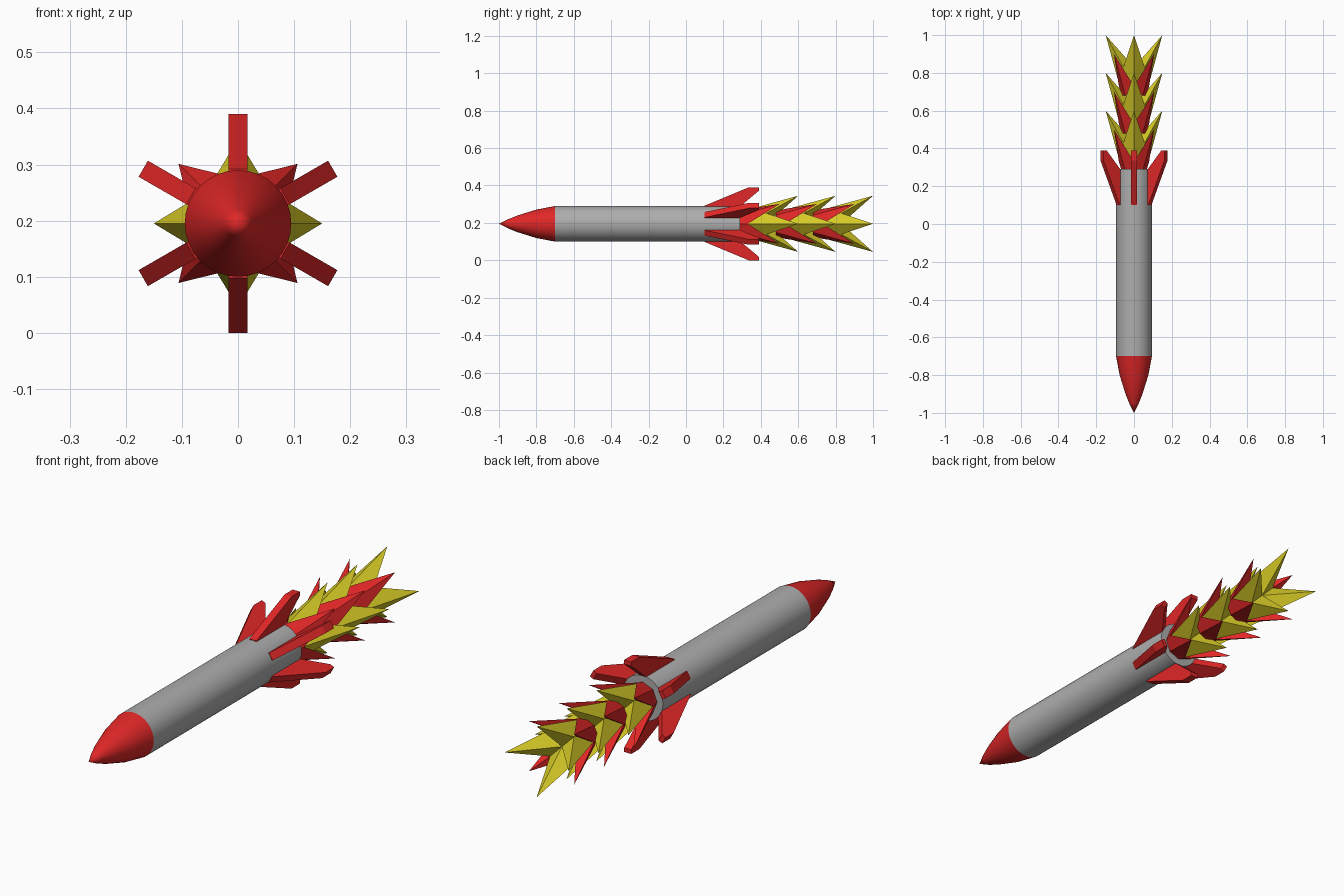
import bpy, bmesh, math
from mathutils import Vector

if "Cube" in bpy.data.objects:
    bpy.data.objects.remove(bpy.data.objects["Cube"])

ZC = 0.195  # height of the long axis


def material(name, rgb):
    m = bpy.data.materials.new(name)
    m.diffuse_color = (*rgb, 1)
    m.use_nodes = True
    m.node_tree.nodes["Principled BSDF"].inputs["Base Color"].default_value = m.diffuse_color
    return m


RED = material("red", (0.75, 0.02, 0.02))
GREY = material("grey", (0.42, 0.42, 0.42))
YELLOW = material("yellow", (0.68, 0.60, 0.02))


def polar(r, a, y):
    return Vector((r * math.cos(a), y, ZC + r * math.sin(a)))


def finish(bm, name, mat, smooth=False):
    bmesh.ops.recalc_face_normals(bm, faces=bm.faces)
    me = bpy.data.meshes.new(name)
    bm.to_mesh(me)
    bm.free()
    me.materials.append(mat)
    ob = bpy.data.objects.new(name, me)
    bpy.context.collection.objects.link(ob)
    if smooth:
        bpy.ops.object.select_all(action='DESELECT')
        ob.select_set(True)
        bpy.context.view_layer.objects.active = ob
        bpy.ops.object.shade_smooth_by_angle(angle=math.radians(35))
    return ob


def lathe(name, profile, mat, n=32):
    """Revolve (y, r) points about the long axis; r = 0 makes a pole."""
    bm = bmesh.new()
    rings = []
    for y, r in profile:
        if r == 0:
            rings.append([bm.verts.new(polar(0, 0, y))] * n)
        else:
            rings.append([bm.verts.new(polar(r, math.tau * i / n, y)) for i in range(n)])
    for a, b in zip(rings, rings[1:]):
        for i in range(n):
            j = (i + 1) % n
            bm.faces.new(list(dict.fromkeys([a[i], a[j], b[j], b[i]])))
    return finish(bm, name, mat, True)


# Body tube and pointed nose
lathe("body", [(-0.7, 0), (-0.7, 0.095), (0.29, 0.095), (0.29, 0)], GREY)
lathe("nose_cone", [(-1.0, 0), (-0.95, 0.025), (-0.9, 0.045), (-0.8, 0.076),
                    (-0.7, 0.095), (-0.7, 0)], RED)

# Six swept tail fins
FIN = [(0.10, 0.085), (0.10, 0.097), (0.335, 0.195), (0.39, 0.195), (0.39, 0.177), (0.28, 0.085)]
for k in range(6):
    a = math.radians(90 + 60 * k)
    side = Vector((-math.sin(a), 0, math.cos(a))) * 0.0165
    bm = bmesh.new()
    left = [bm.verts.new(polar(r, a, y) + side) for y, r in FIN]
    right = [bm.verts.new(polar(r, a, y) - side) for y, r in FIN]
    bm.faces.new(left)
    bm.faces.new(right[::-1])
    for i in range(len(FIN)):
        j = (i + 1) % len(FIN)
        bm.faces.new([left[i], right[i], right[j], left[j]])
    finish(bm, f"tail_fin_{k + 1}", RED)


def flame(name, y0, y_valley, y_tip, turn, mat):
    """Four-pointed flared star: narrow start ring, points and valleys, hollow back."""
    bm = bmesh.new()
    start, rim = [], []
    for i in range(8):
        a = turn + i * math.pi / 4
        start.append(bm.verts.new(polar(0.065, a, y0)))
        rim.append(bm.verts.new(polar(0.15, a, y_tip) if i % 2 == 0 else polar(0.08, a, y_valley)))
    back = bm.verts.new(polar(0, 0, y_valley))
    bm.faces.new(start)
    for i in range(8):
        j = (i + 1) % 8
        # split so the ridge runs to the point
        tip, val = (i, j) if i % 2 == 0 else (j, i)
        bm.faces.new([start[tip], start[val], rim[val]])
        bm.faces.new([start[tip], rim[val], rim[tip]])
        bm.faces.new([rim[i], rim[j], back])
    finish(bm, name, mat)


# Three tiers of alternating red and yellow exhaust flames
for k in range(3):
    d = 0.2 * k
    flame(f"red_flame_{k + 1}", 0.28 + d, 0.33 + d, 0.5 + d, math.pi / 4, RED)
    flame(f"yellow_flame_{k + 1}", 0.29 + d, 0.43 + d, 0.6 + d, 0, YELLOW)
